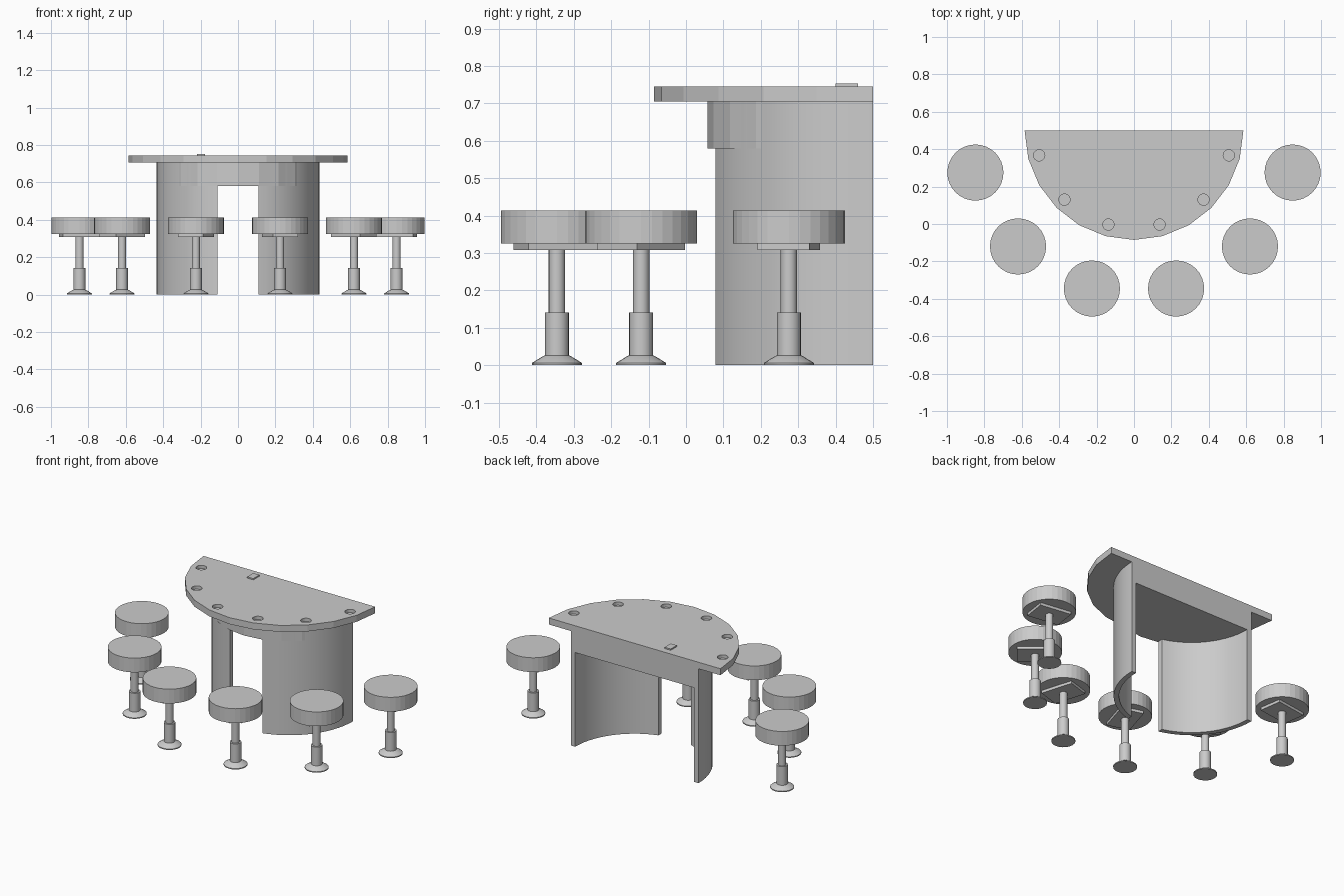
import bpy, bmesh, math
from mathutils import Matrix

cube = bpy.data.objects.get("Cube")
if cube:
    bpy.data.objects.remove(cube, do_unlink=True)

grey = bpy.data.materials.new("plain_grey")
grey.use_nodes = True
grey.diffuse_color = (0.6, 0.6, 0.6, 1)
grey.node_tree.nodes["Principled BSDF"].inputs["Base Color"].default_value = (0.6, 0.6, 0.6, 1)

BACK = 0.5  # straight rear edge of the table


def finish(name, bm):
    bmesh.ops.recalc_face_normals(bm, faces=bm.faces)
    mesh = bpy.data.meshes.new(name)
    bm.to_mesh(mesh)
    bm.free()
    mesh.materials.append(grey)
    obj = bpy.data.objects.new(name, mesh)
    bpy.context.collection.objects.link(obj)
    return obj


def prism(name, outline, z0, z1):
    """Extrude a flat outline between two heights."""
    bm = bmesh.new()
    face = bm.faces.new([bm.verts.new((x, y, z0)) for x, y in outline])
    top = bmesh.ops.extrude_face_region(bm, geom=[face])["geom"]
    verts = [v for v in top if isinstance(v, bmesh.types.BMVert)]
    bmesh.ops.translate(bm, vec=(0, 0, z1 - z0), verts=verts)
    return finish(name, bm)


def arc(rx, ry, start, end, steps):
    """Points around the table centre; zero degrees points to the front."""
    angles = [math.radians(start + (end - start) * i / steps) for i in range(steps + 1)]
    return [(rx * math.sin(a), BACK - ry * math.cos(a)) for a in angles]


def lathe(name, profile, sides, x, y):
    """Closed round solid from (radius, height) pairs."""
    bm = bmesh.new()
    rings = []
    for r, z in profile:
        rings.append([bm.verts.new((x + r * math.cos(math.tau * i / sides),
                                    y + r * math.sin(math.tau * i / sides), z))
                      for i in range(sides)])
    for low, high in zip(rings, rings[1:]):
        for i in range(sides):
            j = (i + 1) % sides
            bm.faces.new((low[i], low[j], high[j], high[i]))
    bm.faces.new(rings[0])
    bm.faces.new(rings[-1])
    return finish(name, bm)


def box(name, size, location, angle=0):
    bm = bmesh.new()
    matrix = (Matrix.Translation(location) @ Matrix.Rotation(angle, 4, "Z")
              @ Matrix.Diagonal((*size, 1)))
    bmesh.ops.create_cube(bm, size=1, matrix=matrix)
    return finish(name, bm)


def smooth(obj):
    bpy.ops.object.select_all(action="DESELECT")
    obj.select_set(True)
    bpy.context.view_layer.objects.active = obj
    bpy.ops.object.shade_smooth_by_angle(angle=math.radians(35))


# Half-round table top with recessed cup holders
top = prism("table_top", arc(0.585, 0.585, -90, 90, 12), 0.705, 0.745)
for x, y in ((0.507, 0.367), (0.372, 0.13), (0.137, -0.003)):
    for side in (-1, 1):
        cutter = lathe("cup_cutter", [(0.03, 0.725), (0.03, 0.78)], 24, side * x, y)
        cutter.hide_render = True
        cut = top.modifiers.new("cup_recess", "BOOLEAN")
        cut.operation = "DIFFERENCE"
        cut.solver = "EXACT"
        cut.object = cutter
        bpy.ops.object.select_all(action="DESELECT")
        bpy.context.view_layer.objects.active = top
        top.select_set(True)
        bpy.ops.object.modifier_apply(modifier=cut.name)
        bpy.data.objects.remove(cutter, do_unlink=True)

# Small raised plate on the table top
box("raised_plate", (0.042, 0.06, 0.009), (-0.197, 0.43, 0.7485))

# Solid half-round apron below the top
prism("apron", arc(0.432, 0.442, -90, 90, 12), 0.58, 0.705)

# Two curved panel legs with an opening between them
for side, label in ((1, "left"), (-1, "right")):
    outer = arc(side * 0.435, 0.435, 14.7, 90, 14)
    inner = arc(side * 0.405, 0.405, 15.8, 90, 14)
    smooth(prism(label + "_panel_leg", outer + inner[::-1], 0, 0.705))

# Six round pedestal stools facing the table
POST = [(0.067, 0), (0.067, 0.006), (0.036, 0.025), (0.032, 0.026),
        (0.032, 0.141), (0.022, 0.141), (0.022, 0.312)]
for x, y in ((0.848, 0.275), (0.62, -0.12), (0.225, -0.345)):
    for side, label in ((1, "left"), (-1, "right")):
        px = side * x
        facing = math.atan2(0.4 - y, -px)
        lathe(label + "_stool_seat", [(0.15, 0.325), (0.15, 0.413)], 32, px, y)
        box(label + "_seat_bracket", (0.2, 0.14, 0.018), (px, y, 0.317), facing)
        smooth(lathe(label + "_stool_pedestal", POST, 20, px, y))
